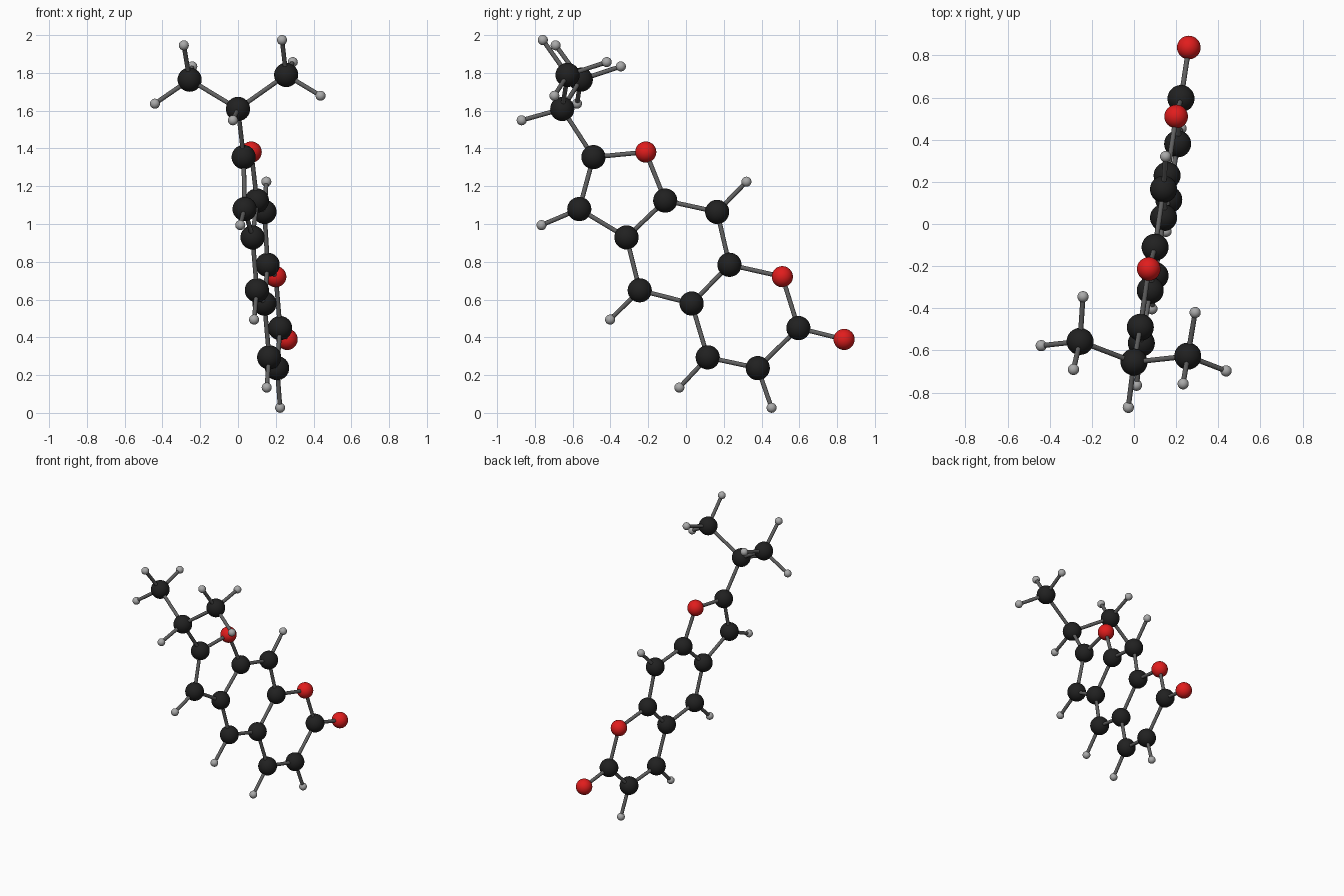
import bpy
from mathutils import Vector
from itertools import combinations

if "Cube" in bpy.data.objects:
    bpy.data.objects.remove(bpy.data.objects["Cube"])

BOND_RADIUS = 0.012
BOND_REACH = 0.335      # atoms closer than this are joined
Z_SHIFT = -0.006        # lowest ball rests on z = 0


def material(name, r, g, b):
    m = bpy.data.materials.new(name)
    m.diffuse_color = (r, g, b, 1)
    m.use_nodes = True
    m.node_tree.nodes["Principled BSDF"].inputs["Base Color"].default_value = m.diffuse_color
    return m


RADIUS = {"carbon": 0.064, "oxygen": 0.056, "hydrogen": 0.0265}
MATS = {
    "carbon": material("black", 0.015, 0.015, 0.015),
    "oxygen": material("red", 0.75, 0.012, 0.012),
    "hydrogen": material("light_grey", 0.4, 0.4, 0.4),
}
BOND_MAT = material("dark_grey", 0.12, 0.12, 0.12)

ATOMS = {
    "carbon": [
        # five-sided ring
        (0.03, -0.49, 1.36), (0.035, -0.565, 1.085),
        (0.077, -0.315, 0.935), (0.10, -0.11, 1.13),
        # middle ring
        (0.14, 0.165, 1.07), (0.157, 0.23, 0.79),
        (0.14, 0.03, 0.585), (0.10, -0.245, 0.655),
        # lower ring
        (0.223, 0.595, 0.455), (0.207, 0.38, 0.243), (0.165, 0.115, 0.30),
        # forked top
        (0.0, -0.655, 1.615), (-0.256, -0.557, 1.77), (0.255, -0.627, 1.795),
    ],
    "oxygen": [(0.07, -0.213, 1.387), (0.20, 0.51, 0.727), (0.26, 0.837, 0.395)],
    "hydrogen": [
        # around the rings
        (0.012, -0.765, 1.0), (0.15, 0.32, 1.23), (0.085, -0.402, 0.50),
        (0.223, 0.453, 0.033), (0.152, -0.035, 0.14),
        # forked top
        (-0.027, -0.87, 1.555),
        (-0.287, -0.69, 1.952), (-0.44, -0.577, 1.643), (-0.242, -0.345, 1.84),
        (0.233, -0.758, 1.98), (0.437, -0.697, 1.685), (0.29, -0.42, 1.863),
    ],
}


def finish(name, mat):
    ob = bpy.context.object
    ob.name = name
    ob.data.materials.append(mat)
    bpy.ops.object.shade_smooth_by_angle()


# balls
balls = []
for kind, points in ATOMS.items():
    for i, p in enumerate(points, 1):
        pos = Vector(p) + Vector((0, 0, Z_SHIFT))
        bpy.ops.mesh.primitive_uv_sphere_add(
            segments=32, ring_count=16, radius=RADIUS[kind], location=pos)
        finish(f"{kind}_ball_{i}", MATS[kind])
        balls.append((kind, pos))

# rods between neighbouring balls
count = 0
for (ka, a), (kb, b) in combinations(balls, 2):
    d = b - a
    if d.length > BOND_REACH or ka == kb == "hydrogen":
        continue
    count += 1
    bpy.ops.mesh.primitive_cylinder_add(
        vertices=16, radius=BOND_RADIUS, depth=d.length, location=(a + b) / 2,
        rotation=d.to_track_quat("Z", "Y").to_euler())
    finish(f"bond_rod_{count}", BOND_MAT)
